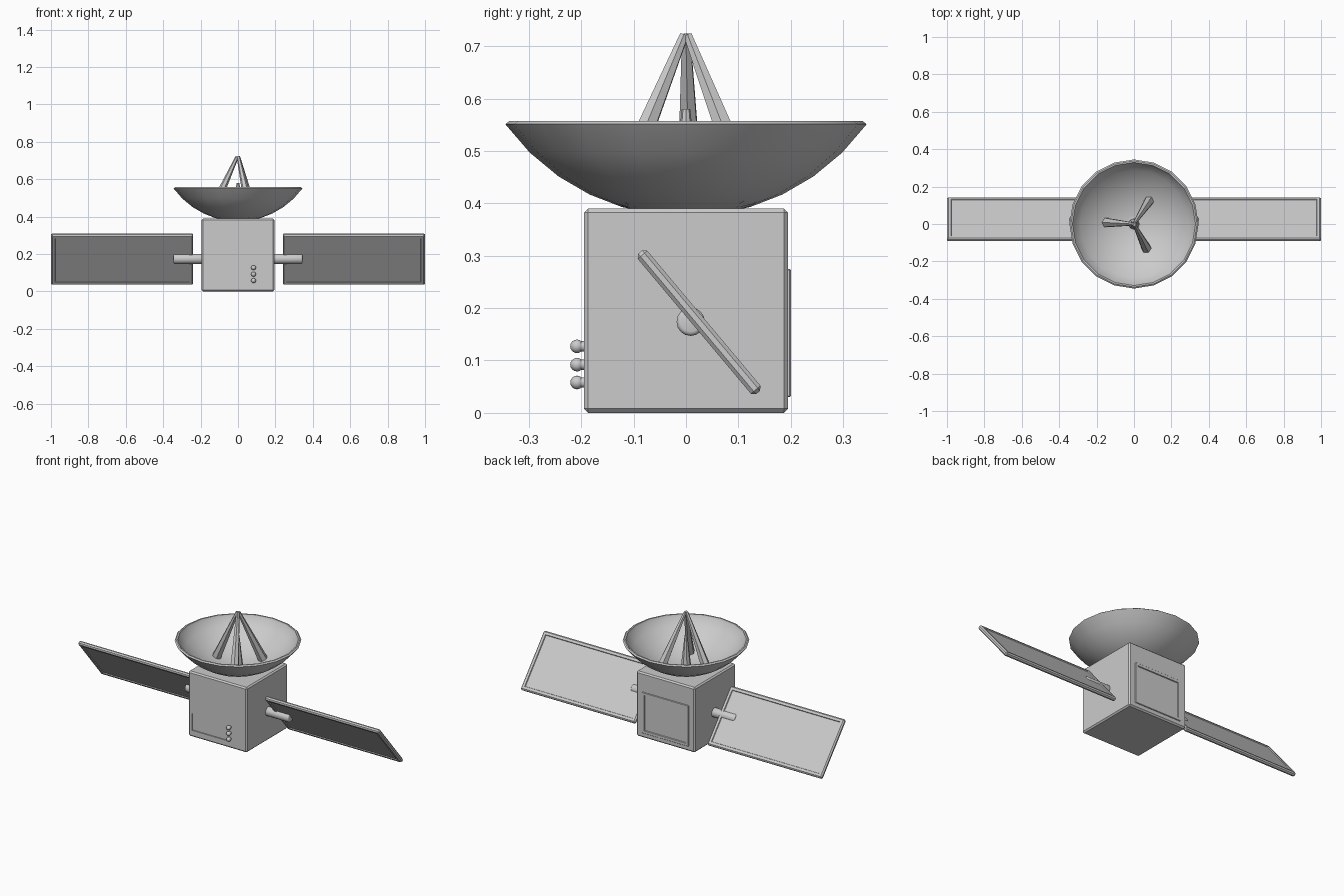
import bpy, bmesh
from math import radians, cos, sin, sqrt, tau
from mathutils import Vector, Matrix

if "Cube" in bpy.data.objects:
    bpy.data.objects.remove(bpy.data.objects["Cube"])


def finish(name, bm, matrix=Matrix(), smooth=None):
    bm.normal_update()
    mesh = bpy.data.meshes.new(name)
    bm.to_mesh(mesh)
    bm.free()
    ob = bpy.data.objects.new(name, mesh)
    bpy.context.collection.objects.link(ob)
    ob.matrix_world = matrix
    if smooth:
        bpy.ops.object.select_all(action='DESELECT')
        ob.select_set(True)
        bpy.context.view_layer.objects.active = ob
        bpy.ops.object.shade_smooth_by_angle(angle=radians(smooth))
    return ob


def box(name, size, matrix, bevel=0.0, recess=(), border=0.02, depth=0.005):
    """Chamfered box; faces looking along the recess directions get a sunken field."""
    bm = bmesh.new()
    bmesh.ops.create_cube(bm, size=1)
    bmesh.ops.scale(bm, vec=size, verts=bm.verts)
    if bevel:
        bmesh.ops.bevel(bm, geom=bm.edges[:], offset=bevel, segments=1,
                        profile=0.5, affect='EDGES')
    bm.normal_update()
    for d in recess:
        face = [max(bm.faces, key=lambda f: f.normal.dot(Vector(d)) + f.calc_area())]
        bmesh.ops.inset_individual(bm, faces=face, thickness=border, depth=0)
        bmesh.ops.inset_individual(bm, faces=face, thickness=0.003, depth=-depth)
        bm.normal_update()
    return finish(name, bm, matrix)


def rod(name, a, b, ra, rb, sides, bevel=0.0, smooth=40):
    """Tapered rod from a to b."""
    a, b = Vector(a), Vector(b)
    bm = bmesh.new()
    bmesh.ops.create_cone(bm, cap_ends=True, segments=sides, radius1=ra,
                          radius2=rb, depth=(b - a).length)
    if bevel:
        rims = [e for e in bm.edges if abs(e.verts[0].co.z - e.verts[1].co.z) < 1e-5]
        bmesh.ops.bevel(bm, geom=rims, offset=bevel, segments=3, profile=0.5,
                        affect='EDGES')
    rot = (b - a).to_track_quat('Z', 'Y').to_matrix().to_4x4()
    return finish(name, bm, Matrix.Translation((a + b) / 2) @ rot, smooth)


# Body with a sunken front hatch
body = box("body", (0.39, 0.39, 0.39), Matrix.Translation((0, 0, 0.195)), 0.008)
cutter = box("hatch_cutter", (0.225, 0.02, 0.10),
             Matrix.Translation((-0.058, -0.199, 0.09)))
cutter.hide_render = True
cutter.hide_set(True)
cut = body.modifiers.new("hatch", 'BOOLEAN')
cut.operation = 'DIFFERENCE'
cut.solver = 'EXACT'
cut.object = cutter

# Raised frame on the back
box("back_panel", (0.31, 0.02, 0.245), Matrix.Translation((0, 0.190, 0.1525)),
    0.002, [(0, 1, 0)], 0.02, 0.005)

# Front knobs with short necks
for i, z in enumerate((0.058, 0.092, 0.127)):
    rod(f"knob_neck_{i}", (0.083, -0.19, z), (0.083, -0.207, z), 0.01, 0.01, 12)
    bm = bmesh.new()
    bmesh.ops.create_uvsphere(bm, u_segments=12, v_segments=8, radius=0.013)
    finish(f"knob_{i}", bm, Matrix.Translation((0.083, -0.208, z)), 60)

# Tilted solar wings and their arms
for side, s in (("left", -1), ("right", 1)):
    place = Matrix.Translation((s * 0.62, 0.025, 0.173)) @ Matrix.Rotation(radians(-50), 4, 'X')
    box(f"{side}_wing", (0.76, 0.35, 0.024), place, 0.007,
        [(0, 0, 1), (0, 0, -1)], 0.02, 0.005)
    rod(f"{side}_arm", (s * 0.18, 0.009, 0.174), (s * 0.345, 0.009, 0.174),
        0.027, 0.027, 16, 0.008)

# Dish: spherical shell turned around z
R, Z0, SIDES = 0.426, 0.375, 20


def bowl(r, rad, z0):
    return (r, z0 + rad - sqrt(rad * rad - r * r))


outer = [bowl(r, R, Z0) for r in (0.001, 0.062, 0.123, 0.184, 0.243, 0.298, 0.345)]
inner = [bowl(r, R - 0.012, Z0 + 0.012) for r in (0.325, 0.288, 0.236, 0.178, 0.119, 0.06, 0.001)]
profile = outer + [(0.337, 0.557), (0.329, 0.557)] + inner
bm = bmesh.new()
rings = [[bm.verts.new((r * cos(tau * k / SIDES), r * sin(tau * k / SIDES), z))
          for k in range(SIDES)] for r, z in profile]
for a, b in zip(rings, rings[1:]):
    for k in range(SIDES):
        j = (k + 1) % SIDES
        bm.faces.new((a[k], a[j], b[j], b[k]))
bm.faces.new(rings[0])
bm.faces.new(rings[-1])
bmesh.ops.recalc_face_normals(bm, faces=bm.faces[:])
finish("dish", bm, smooth=35)

# Tripod struts meeting above the dish, and the small central feed
for i in range(3):
    a = radians(177 + 120 * i)
    rod(f"strut_{i}", (0.15 * cos(a), 0.15 * sin(a), 0.405),
        (0.004 * cos(a), 0.004 * sin(a), 0.721), 0.028, 0.009, 6)
rod("feed_cone", (0, 0, 0.38), (0, 0, 0.58), 0.03, 0.008, 8)
